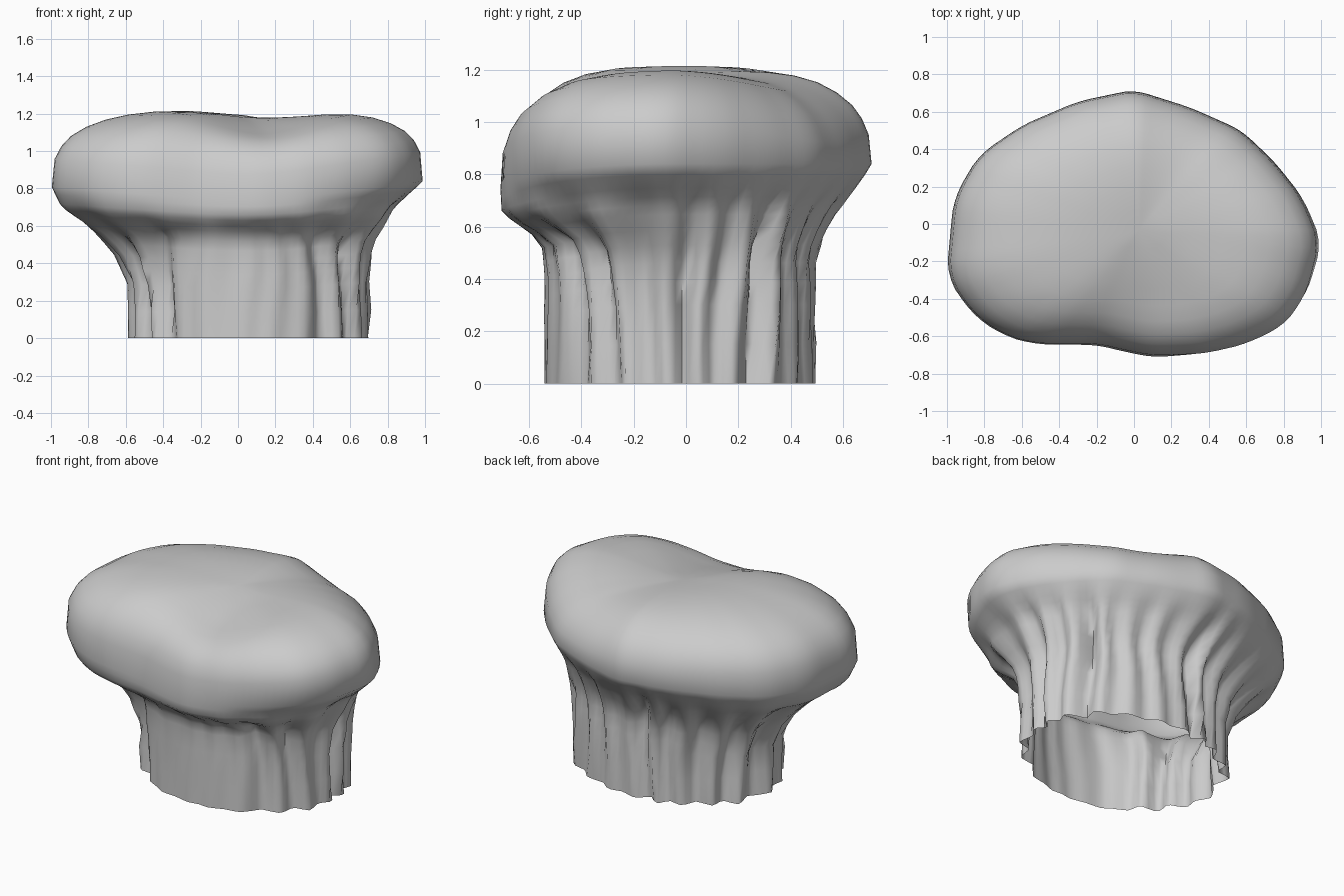
import bpy, bmesh, math, random

if "Cube" in bpy.data.objects:
    bpy.data.objects.remove(bpy.data.objects["Cube"])

random.seed(11)
N = 120
CX, CY = 0.03, -0.03

# Outline of the puffy crown seen from above
OUTLINE = [(1.0, -.1), (.96, 0), (.9, .14), (.75, .33), (.57, .5), (.3, .62), (0, .715), (-.3, .655),
           (-.6, .53), (-.83, .37), (-.96, .14), (-1, -.28), (-.87, -.48), (-.72, -.59), (-.55, -.645),
           (-.37, -.645), (-.2, -.645), (-.05, -.68), (.1, -.71), (.38, -.70), (.6, -.65),
           (.81, -.55), (.93, -.38)]
# Band centre and radii
BX, BY, BRX, BRY = .06, -.015, .655, .53


def lerp_table(x, table):
    for (a, u), (b, v) in zip(table, table[1:]):
        if x <= b:
            return u + (v - u) * max(0, x - a) / (b - a)
    return table[-1][1]


# Crown outline as straight runs between its corners
corners = sorted((math.atan2(y - CY, x - CX), x, y) for x, y in OUTLINE)
corners = [(a + o, x, y) for o in (-math.tau, 0, math.tau) for a, x, y in corners]
OUT_X = [(a, x) for a, x, y in corners]
OUT_Y = [(a, y) for a, x, y in corners]


def crown_point(a):
    # averaged over a short arc to round the corners slightly
    arc = [a + d for d in (-.07, 0, .07)]
    x = sum(lerp_table(b, OUT_X) for b in arc) / 3
    y = sum(lerp_table(b, OUT_Y) for b in arc) / 3
    return CX + (x - CX) * 1.004, CY + (y - CY) * 1.004


# Irregular folds: alternating depth, shallow on the front panel
folds, a, k = [], -math.pi, 0
while a < math.pi - .14:
    front = abs(a + math.pi / 2 + .1) < .5
    depth = random.uniform(-.095, -.05) if k % 2 else random.uniform(-.02, .008)
    folds.append((a, depth * (.25 if front else 1)))
    a += random.uniform(.1, .2)
    k += 1
folds.append((math.pi, folds[0][1]))

# Flare from band (0) to crown (1) by height, for each side
FLARE = {
    "front": [(0, 0), (.42, .02), (.54, .10), (.58, .4), (.62, .75), (.66, .98), (.74, 1)],
    "back": [(0, 0), (.50, .02), (.60, .26), (.70, .55), (.80, .88), (.84, 1)],
    "left": [(0, 0), (.28, 0), (.45, .2), (.6, .56), (.7, .88), (.81, 1)],
    "right": [(0, 0), (.32, 0), (.48, .08), (.70, .48), (.80, .85), (.84, 1)],
}
# Fullness of the crown's shoulder on each side
FULL = {"front": 2.6, "back": 2.6, "left": 3.0, "right": 3.3}


def by_side(a, fn):
    c, s = math.cos(a), math.sin(a)
    return c * c * fn("right" if c > 0 else "left") + s * s * fn("back" if s > 0 else "front")


bm = bmesh.new()
rings = []

# Pleated band flaring out under the crown
for f in [0, .18, .36, .46, .55, .63, .70, .77, .81, .85, .89, .95, 1]:
    ring = []
    for i in range(N):
        a = -math.pi + math.tau * i / N
        z = f * by_side(a, lambda s: FLARE[s][-1][0])
        t = by_side(a, lambda s: lerp_table(z, FLARE[s]))
        depth = lerp_table(a + .04 * math.sin(7 * z + 3 * a), folds)
        depth *= lerp_table(f, [(0, .9), (.5, 1.2), (.8, 1.5), (.95, .2), (1, 0)])
        bx = BX + (BRX + depth) * math.cos(a)
        by = BY + (BRY + depth) * math.sin(a)
        px, py = crown_point(a)
        ring.append(bm.verts.new((bx + (px - bx) * t, by + (py - by) * t, z)))
    rings.append(ring)


# Puffy crown top with a saddle dip, deeper toward the front
def top_z(a, s, x, y):
    rim = by_side(a, lambda n: FLARE[n][-1][0]) * s + .82 * (1 - s)
    p = by_side(a, FULL.get) - .7 * max(0, math.sin(2 * a)) * (math.sin(a) > 0)
    z = rim + (1.23 - rim) * (1 - s ** p) ** (1 / p)
    dip = math.exp(-((x - .15) / .32) ** 2) * (.055 - .11 * y)
    return z - max(0, dip) * min(1, 2.2 * (1 - s))


band_count = len(rings)
for s in [.985, .95, .9, .82, .72, .6, .46, .3, .15]:
    ring = []
    for i in range(N):
        a = -math.pi + math.tau * i / N
        px, py = crown_point(a)
        x, y = CX + (px - CX) * s, CY + (py - CY) * s
        ring.append(bm.verts.new((x, y, top_z(a, s, x, y))))
    rings.append(ring)

for lo, hi in zip(rings, rings[1:]):
    for i in range(N):
        j = (i + 1) % N
        bm.faces.new((lo[i], lo[j], hi[j], hi[i]))
tip = bm.verts.new((CX, CY, top_z(0, 0, CX, CY)))
for i in range(N):
    bm.faces.new((rings[-1][i], rings[-1][(i + 1) % N], tip))

# Ease the kinks of the crown top
crown = [v for r in rings[band_count + 1:] for v in r] + [tip]
for _ in range(2):
    bmesh.ops.smooth_vert(bm, verts=crown, factor=.3, use_axis_x=False, use_axis_y=False, use_axis_z=True)

mesh = bpy.data.meshes.new("pleated_cloth_hat")
bm.to_mesh(mesh)
bm.free()
hat = bpy.data.objects.new("pleated_cloth_hat", mesh)
bpy.context.collection.objects.link(hat)
bpy.context.view_layer.objects.active = hat
hat.select_set(True)
bpy.ops.object.shade_smooth_by_angle(angle=math.radians(80))
